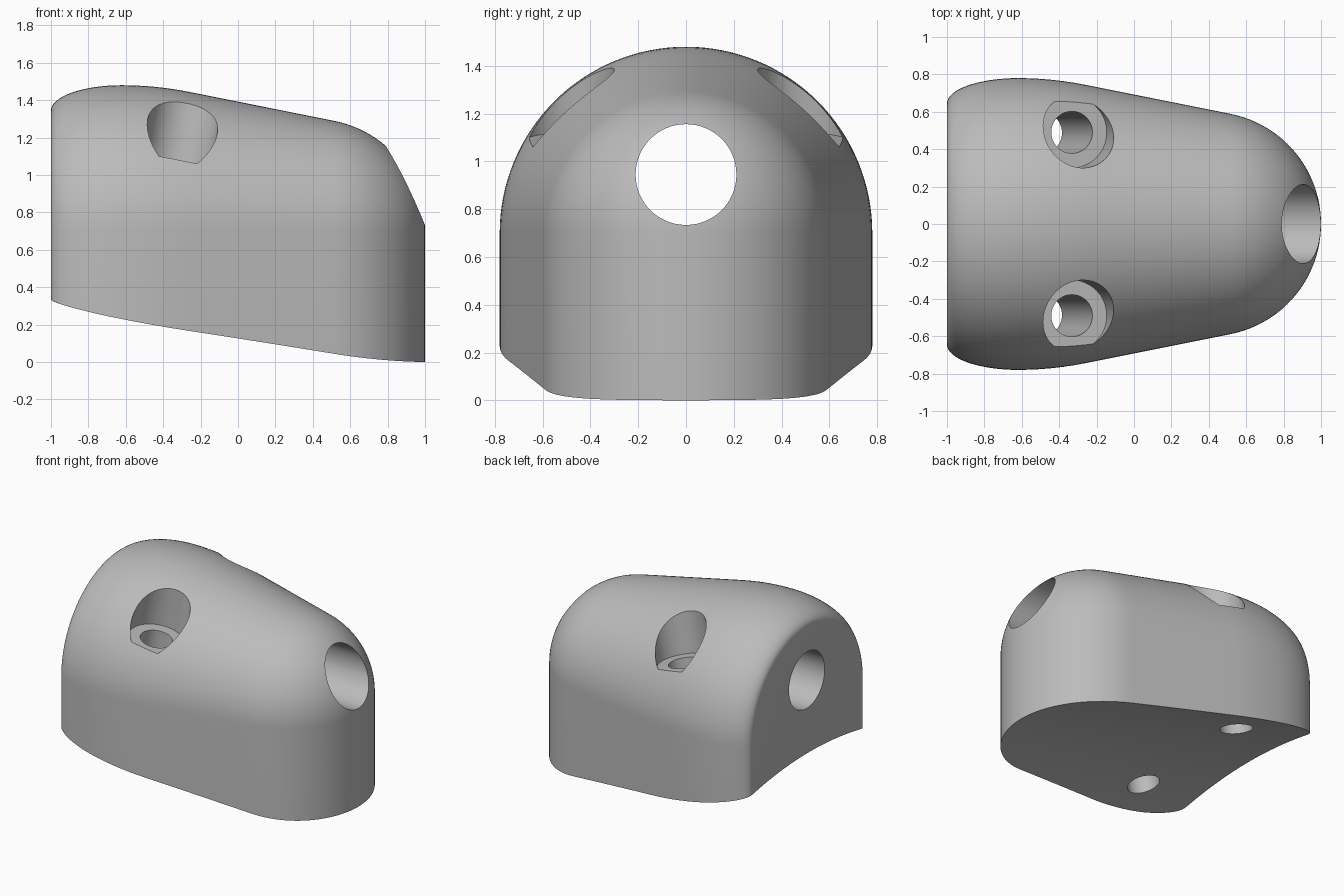
import bpy, bmesh
from math import sqrt, sin, cos, pi, radians, atan
from mathutils import Vector, Matrix

cube = bpy.data.objects.get("Cube")
if cube:
    bpy.data.objects.remove(cube, do_unlink=True)

AXIS_Z = 0.70     # height of the dome axis
SLOPE = 0.198     # fall of the underside and drilling angle

grey = bpy.data.materials.new("plain grey")
grey.use_nodes = True
colour = (0.5, 0.5, 0.5, 1)
grey.diffuse_color = colour
grey.node_tree.nodes["Principled BSDF"].inputs["Base Color"].default_value = colour


def radius(x):
    """Half width: rounded rear lip, long taper, spherical nose."""
    if x < -0.62:
        return 0.645 + 0.135 * sqrt(max(0, 1 - ((x + 0.62) / 0.38) ** 2))
    if x < -0.26:
        return 0.78 - 0.278 * (x + 0.62) ** 2
    if x < 0.52:
        return 0.588 + 0.2 * (0.52 - x)
    return max(0.002, sqrt(max(0, 0.36 - (x - 0.4) ** 2)))


def underside(x, y):
    return SLOPE * (1 - x) - 0.15 * y * y


def new_object(name, bm):
    mesh = bpy.data.meshes.new(name)
    bmesh.ops.recalc_face_normals(bm, faces=bm.faces)
    bm.to_mesh(mesh)
    bm.free()
    mesh.materials.append(grey)
    obj = bpy.data.objects.new(name, mesh)
    bpy.context.collection.objects.link(obj)
    return obj


# Body: arched sections lofted from the flat rear to the round nose
rear = [-0.62 - 0.38 * cos(i * pi / 32) for i in range(16)]
middle = [-0.62 + 0.06 * i for i in range(19)]
nose = [0.4 + 0.6 * sin(radians(11.5 + 78.5 * i / 24)) for i in range(25)]
ARCH, FLOOR = 64, 20
bm = bmesh.new()
rings = []
for x in rear + middle + nose:
    r = radius(x)
    points = [(r * cos(pi * i / ARCH), AXIS_Z + r * sin(pi * i / ARCH))
              for i in range(ARCH + 1)]
    for i in range(FLOOR + 1):
        y = r * (2 * i / FLOOR - 1)
        points.append((y, underside(x, y)))
    rings.append([bm.verts.new((x, y, z)) for y, z in points])
for a, b in zip(rings, rings[1:]):
    for i in range(len(a)):
        j = (i + 1) % len(a)
        bm.faces.new((a[i], a[j], b[j], b[i]))
bm.faces.new(rings[0])
bm.faces.new(rings[-1])
body = new_object("drilled_body", bm)


def drill(name, start, direction, length, r):
    """Cut a round hole running from start along direction."""
    bm = bmesh.new()
    d = Vector(direction).normalized()
    turn = d.to_track_quat('Z', 'Y').to_matrix().to_4x4()
    place = Matrix.Translation(Vector(start) + d * length / 2) @ turn
    bmesh.ops.create_cone(bm, cap_ends=True, segments=64, radius1=r,
                          radius2=r, depth=length, matrix=place)
    cutter = new_object(name, bm)
    cutter.hide_render = True
    cutter.hide_viewport = False
    mod = body.modifiers.new(name, 'BOOLEAN')
    mod.operation = 'DIFFERENCE'
    mod.solver = 'EXACT'
    mod.object = cutter
    return cutter


# Main bore, then a counterbored screw hole on each side
cutters = [drill("main_bore", (-1.5, 0, 0.945), (1, 0, 0), 3, 0.211)]
up = Vector((SLOPE, 0, 1))
for side, name in ((1, "back"), (-1, "front")):
    seat = Vector((-0.332, side * 0.49, 1.083))
    cutters.append(drill(name + "_counterbore", seat, up, 0.8, 0.19))
    cutters.append(drill(name + "_screw_hole", seat + up * 0.1, -up, 1.6, 0.112))

# Apply the cuts and remove the cutters
bpy.context.view_layer.update()
bpy.context.view_layer.objects.active = body
body.select_set(True)
for mod in list(body.modifiers):
    bpy.ops.object.modifier_apply(modifier=mod.name)
for cutter in cutters:
    bpy.data.objects.remove(cutter, do_unlink=True)
bpy.ops.object.shade_smooth_by_angle(angle=radians(30))
